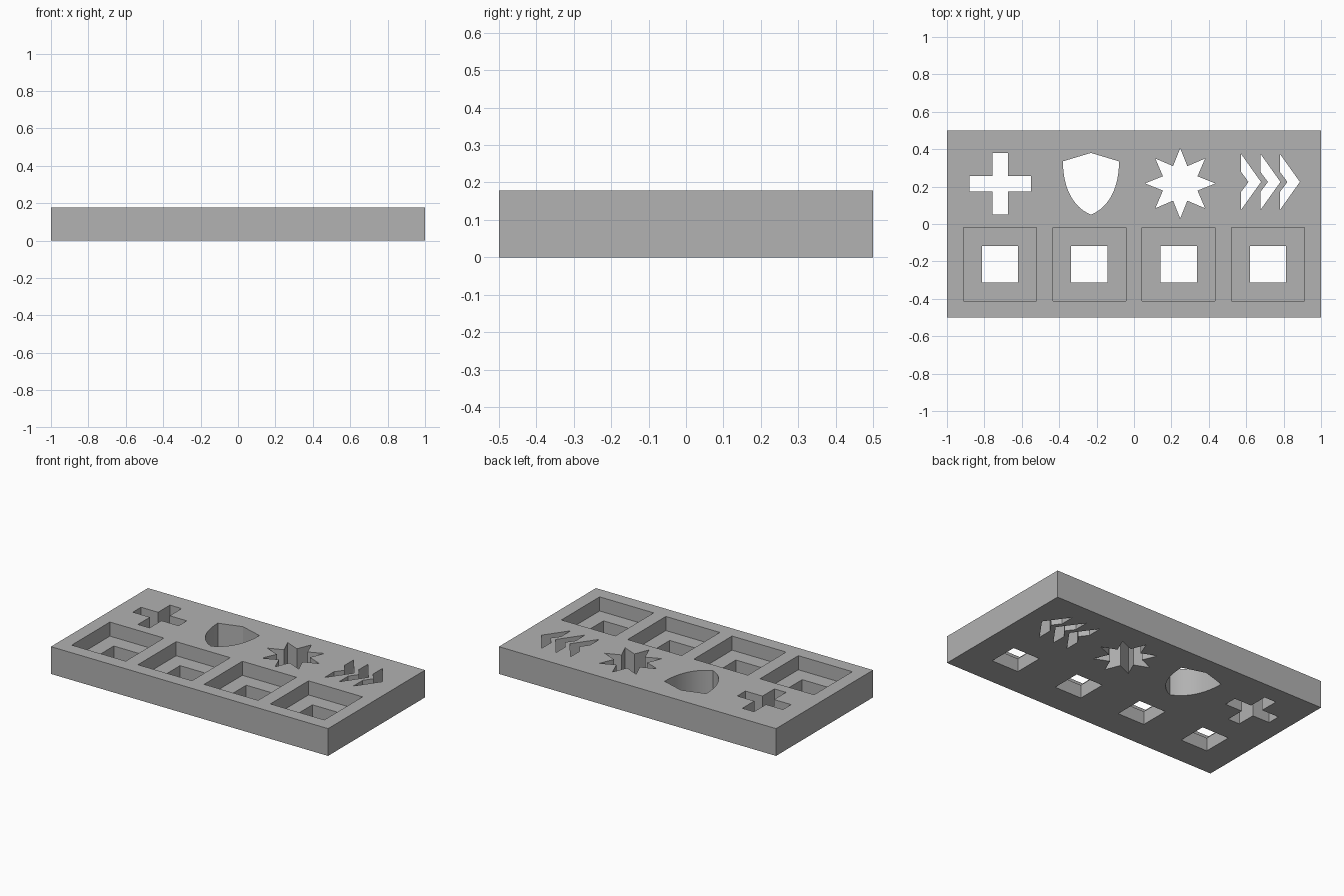
import bpy
import bmesh
import math
from mathutils import Vector
from mathutils.geometry import interpolate_bezier

cube = bpy.data.objects.get("Cube")
if cube:
    bpy.data.objects.remove(cube, do_unlink=True)

HEIGHT = 0.178
POCKET_FLOOR = 0.086

grey = bpy.data.materials.new("plain grey")
grey.use_nodes = True
color = (0.445, 0.445, 0.445, 1)
grey.diffuse_color = color
grey.node_tree.nodes["Principled BSDF"].inputs["Base Color"].default_value = color


def prism(name, outline, z0, z1):
    """Extrude a 2D outline between two heights."""
    bm = bmesh.new()
    face = bm.faces.new([bm.verts.new((x, y, z0)) for x, y in outline])
    top = bmesh.ops.extrude_face_region(bm, geom=[face])["geom"]
    verts = [v for v in top if isinstance(v, bmesh.types.BMVert)]
    bmesh.ops.translate(bm, verts=verts, vec=(0, 0, z1 - z0))
    bmesh.ops.recalc_face_normals(bm, faces=bm.faces)
    mesh = bpy.data.meshes.new(name)
    bm.to_mesh(mesh)
    bm.free()
    mesh.materials.append(grey)
    obj = bpy.data.objects.new(name, mesh)
    bpy.context.collection.objects.link(obj)
    return obj


def rectangle(cx, cy, hx, hy):
    return [(cx - hx, cy - hy), (cx + hx, cy - hy), (cx + hx, cy + hy), (cx - hx, cy + hy)]


def cross(cx, cy, r, w):
    corner = [(r, -w), (r, w), (w, w)]
    points = []
    for _ in range(4):
        points += [(cx + x, cy + y) for x, y in corner]
        corner = [(-y, x) for x, y in corner]
    return points


def star(cx, cy, outer, inner, tips):
    points = []
    for i in range(tips * 2):
        r, a = (inner if i % 2 else outer), math.pi * i / tips
        points.append((cx + r * math.cos(a), cy + r * math.sin(a)))
    return points


def shield(cx):
    side = interpolate_bezier(Vector((0.15, 0.335)), Vector((0.15, 0.2)),
                              Vector((0.10, 0.09)), Vector((0, 0.05)), 17)
    right = [(cx + p.x, p.y) for p in side]
    left = [(cx - p.x, p.y) for p in reversed(side[:-1])]
    return [(cx, 0.38)] + right + left


def chevron(x, cy):
    return [(x, cy + 0.15), (x, cy + 0.054), (x + 0.04, cy), (x, cy - 0.054),
            (x, cy - 0.15), (x + 0.107, cy)]


# Solid slab
board = prism("slotted_board", rectangle(0, 0, 1, 0.5), 0, HEIGHT)

# Symbol cut-outs along the back row
through = [cross(-0.715, 0.215, 0.165, 0.042), shield(-0.23),
           star(0.247, 0.217, 0.188, 0.1, 8)]
through += [chevron(0.572 + i * 0.104, 0.225) for i in range(3)]
cutters = [prism("symbol_cutter", o, -0.1, HEIGHT + 0.1) for o in through]

# Square pockets with a smaller window through each floor
for i in range(4):
    x = -0.717 + i * 0.478
    cutters.append(prism("pocket_cutter", rectangle(x, -0.215, 0.195, 0.197),
                         POCKET_FLOOR, HEIGHT + 0.1))
    cutters.append(prism("window_cutter", rectangle(x, -0.215, 0.097, 0.097),
                         -0.1, HEIGHT + 0.05))

bpy.ops.object.select_all(action="DESELECT")
board.select_set(True)
bpy.context.view_layer.objects.active = board
for cutter in cutters:
    cutter.hide_render = True
    mod = board.modifiers.new("cut", "BOOLEAN")
    mod.operation = "DIFFERENCE"
    mod.solver = "EXACT"
    mod.object = cutter
    bpy.ops.object.modifier_apply(modifier=mod.name)
    bpy.data.objects.remove(cutter, do_unlink=True)

bpy.ops.object.shade_smooth_by_angle(angle=math.radians(30))
